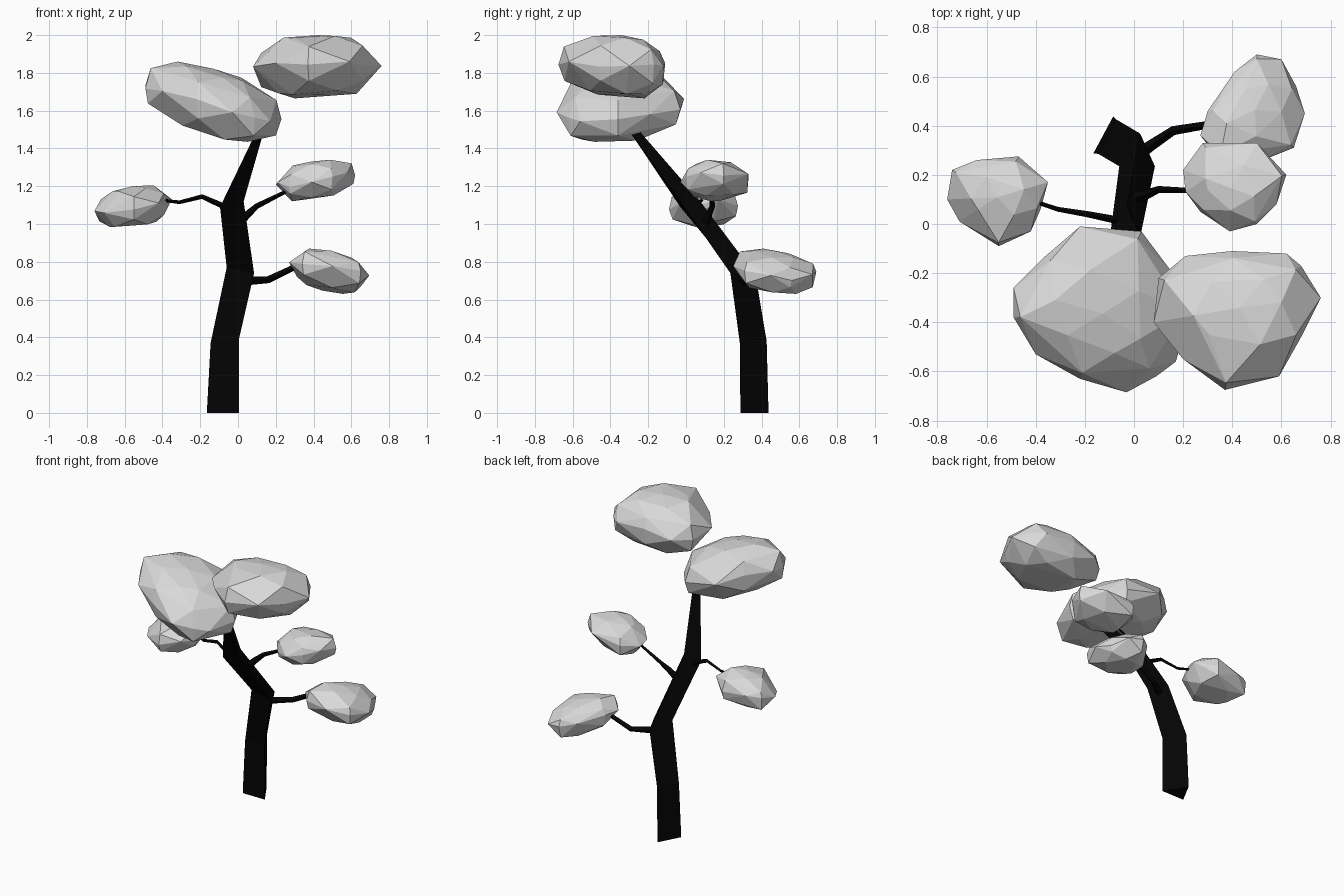
import bpy, bmesh, math, random
from mathutils import Vector

cube = bpy.data.objects.get("Cube")
if cube:
    bpy.data.objects.remove(cube, do_unlink=True)


def material(name, value):
    m = bpy.data.materials.new(name)
    m.use_nodes = True
    colour = (value, value, value, 1)
    m.diffuse_color = colour
    m.node_tree.nodes["Principled BSDF"].inputs["Base Color"].default_value = colour
    return m


BARK = material("black bark", 0.0012)
LEAF = material("pale grey foliage", 0.7)


def finish(bm, name, mat):
    bmesh.ops.recalc_face_normals(bm, faces=bm.faces[:])
    mesh = bpy.data.meshes.new(name)
    bm.to_mesh(mesh)
    bm.free()
    mesh.materials.append(mat)
    obj = bpy.data.objects.new(name, mesh)
    bpy.context.collection.objects.link(obj)


def loft(name, rings, mat):
    """Skin a list of equal-sized rings and cap both ends."""
    bm = bmesh.new()
    rows = [[bm.verts.new(p) for p in ring] for ring in rings]
    n = len(rows[0])
    for a, b in zip(rows, rows[1:]):
        for i in range(n):
            j = (i + 1) % n
            bm.faces.new((a[i], a[j], b[j], b[i]))
    bm.faces.new(rows[0])
    bm.faces.new(rows[-1])
    finish(bm, name, mat)


def branch(name, path, r0, r1):
    """Thin tapering four-sided limb along a path."""
    pts = [Vector(p) for p in path]
    rings = []
    for i, p in enumerate(pts):
        d = (pts[min(i + 1, len(pts) - 1)] - pts[max(i - 1, 0)]).normalized()
        side = d.cross(Vector((0, 0, 1))).normalized()
        up = side.cross(d)
        r = r0 + (r1 - r0) * i / (len(pts) - 1)
        rings.append([p + r * (math.cos(a) * side + math.sin(a) * up)
                      for a in (k * math.pi / 2 for k in range(4))])
    loft(name, rings, BARK)


# (height, scale) of the layers in a clump, from bottom to top
LAYERS = [(-1.0, 0.6), (-0.62, 0.94), (0.0, 1.0), (0.5, 0.9), (0.88, 0.52)]


def clump(name, outline, z0, z1, slope_x, slope_y, seed):
    """Faceted foliage: hull of stacked, jittered copies of a plan outline."""
    rng = random.Random(seed)
    c = Vector((sum(p[0] for p in outline), sum(p[1] for p in outline))) / len(outline)
    half = (z1 - z0) / 2
    pts = [Vector((c.x, c.y, half))]
    for k, (h, s) in enumerate(LAYERS):
        for i, p in enumerate(outline):
            # outer layers use alternate points to keep the facets large
            if k != 2 and (i + k) % 2:
                continue
            d = Vector(p) - c
            q = d * (s if k == 2 else s * rng.uniform(0.96, 1.03))
            spread = 0.2 if k == 2 else 0.07
            z = h + rng.uniform(-spread, spread)
            pts.append(Vector((c.x + q.x, c.y + q.y,
                               z * half + slope_x * q.x + slope_y * q.y)))
    low, high = min(p.z for p in pts), max(p.z for p in pts)
    bm = bmesh.new()
    for p in pts:
        p.z = z0 + (p.z - low) / (high - low) * (z1 - z0)
        bm.verts.new(p)
    res = bmesh.ops.convex_hull(bm, input=bm.verts[:])
    loose = {g for g in res["geom_interior"] + res["geom_unused"]
             if isinstance(g, bmesh.types.BMVert)}
    bmesh.ops.delete(bm, geom=list(loose), context='VERTS')
    # merge nearly flat neighbouring triangles
    bmesh.ops.dissolve_limit(bm, angle_limit=math.radians(5),
                             verts=bm.verts[:], edges=bm.edges[:])
    finish(bm, name, LEAF)


# Three-sided leaning trunk: left, right and rear corner of each ring
loft("trunk", [
    [(-0.165, 0.288, 0), (0.005, 0.288, 0), (-0.085, 0.437, 0)],
    [(-0.145, 0.285, 0.37), (0.005, 0.285, 0.39), (-0.075, 0.427, 0.38)],
    [(-0.06, 0.235, 0.77), (0.085, 0.235, 0.74), (0.025, 0.368, 0.73)],
    [(-0.095, -0.03, 1.09), (0.03, -0.03, 1.12), (-0.03, 0.072, 1.125)],
    [(0.095, -0.295, 1.485), (0.135, -0.295, 1.485), (0.115, -0.245, 1.49)],
], BARK)

# Side branches
branch("lower_branch", [(0.0, 0.27, 0.70), (0.07, 0.32, 0.70),
                        (0.16, 0.38, 0.705), (0.34, 0.41, 0.79)], 0.026, 0.015)
branch("middle_branch", [(-0.01, 0.10, 0.99), (0.05, 0.12, 1.05),
                         (0.10, 0.14, 1.095), (0.27, 0.135, 1.18)], 0.026, 0.009)
branch("side_branch", [(-0.05, 0.01, 1.08), (-0.09, 0.02, 1.10), (-0.19, 0.04, 1.145),
                       (-0.31, 0.06, 1.115), (-0.43, 0.10, 1.13)], 0.018, 0.007)

# Foliage clumps: plan outline, bottom, top, tilt along x and y, seed
clump("crown_right_foliage",
      [(-0.49, -0.26), (-0.36, -0.13), (-0.22, -0.01), (0.03, -0.03), (0.15, -0.19),
       (0.23, -0.36), (0.17, -0.56), (0.09, -0.62), (-0.03, -0.685), (-0.22, -0.63),
       (-0.40, -0.53), (-0.49, -0.38)], 1.435, 1.86, -0.34, 0.06, 1)
clump("crown_left_foliage",
      [(0.08, -0.40), (0.10, -0.22), (0.21, -0.13), (0.40, -0.11), (0.62, -0.12),
       (0.68, -0.17), (0.76, -0.30), (0.68, -0.46), (0.59, -0.62), (0.37, -0.675),
       (0.20, -0.55)], 1.665, 2.0, 0.04, -0.08, 2)
clump("middle_foliage",
      [(0.20, 0.22), (0.28, 0.33), (0.50, 0.33), (0.62, 0.20), (0.58, 0.08),
       (0.50, 0.0), (0.39, -0.03), (0.27, 0.05), (0.21, 0.13)],
      1.12, 1.34, 0.18, 0.04, 3)
clump("lower_foliage",
      [(0.27, 0.36), (0.30, 0.46), (0.41, 0.62), (0.50, 0.69), (0.60, 0.67),
       (0.66, 0.56), (0.695, 0.45), (0.65, 0.31), (0.50, 0.25), (0.34, 0.27)],
      0.63, 0.87, -0.2, -0.12, 4)
clump("side_foliage",
      [(-0.76, 0.10), (-0.74, 0.22), (-0.64, 0.26), (-0.47, 0.275), (-0.35, 0.17),
       (-0.38, 0.06), (-0.42, -0.03), (-0.55, -0.09), (-0.71, 0.01)],
      0.985, 1.205, 0.1, 0.03, 5)
